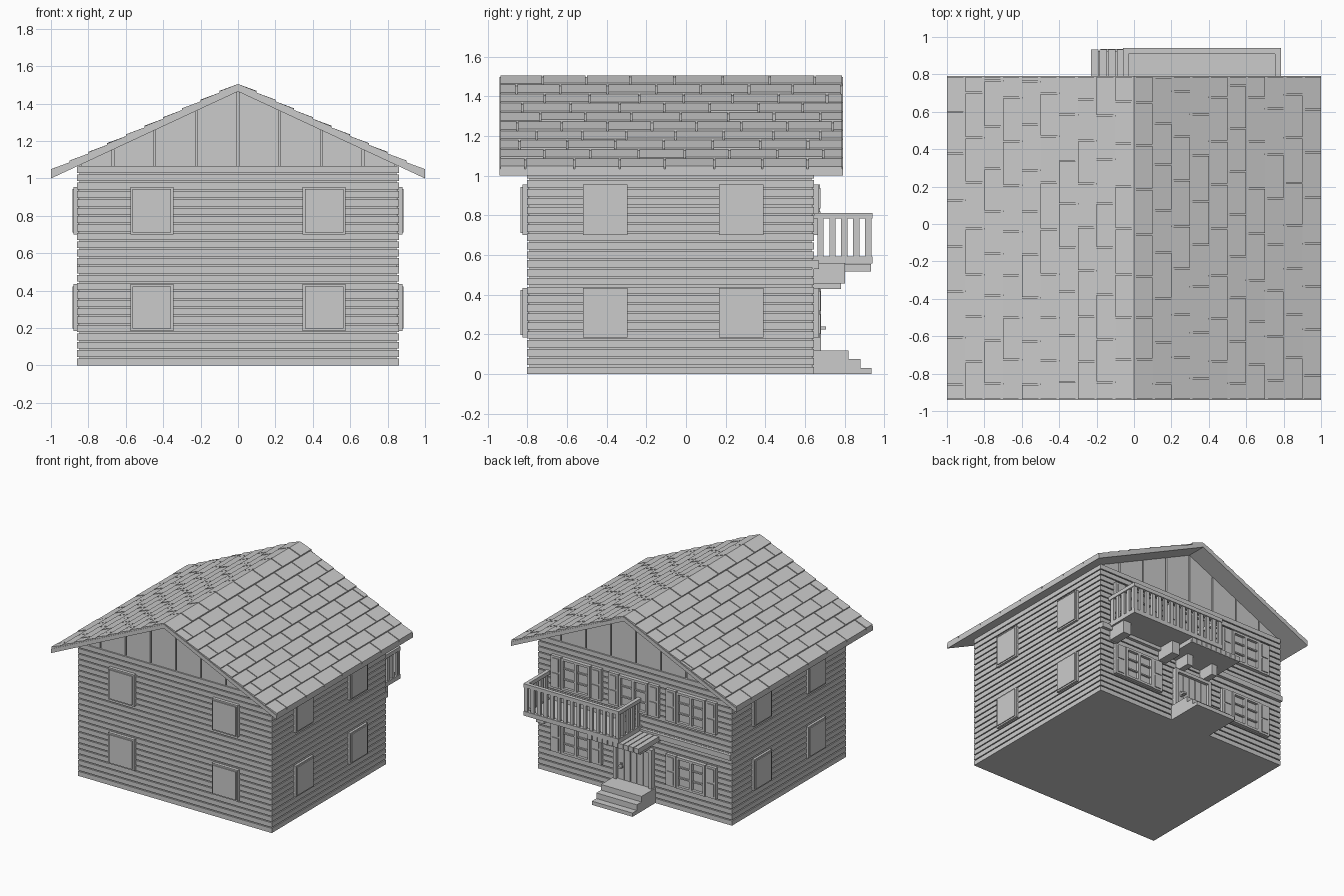
import bpy, bmesh, math, random
from mathutils import Vector

if "Cube" in bpy.data.objects:
    bpy.data.objects.remove(bpy.data.objects["Cube"])
random.seed(4)

grey = bpy.data.materials.new("plain grey")
grey.use_nodes = True
COL = (0.6, 0.6, 0.6, 1)
grey.diffuse_color = COL
grey.node_tree.nodes["Principled BSDF"].inputs["Base Color"].default_value = COL

W, Y0, Y1 = 0.86, -0.80, 0.645      # wall half width, front and back wall planes
RY0, RY1 = -0.94, 0.79              # roof ends
APEX, SLOPE = 1.465, 0.465          # underside of the roof
SIDING_TOP = 1.075


def under(x):
    return APEX - SLOPE * abs(x)


def finish(name, bm):
    bmesh.ops.recalc_face_normals(bm, faces=bm.faces)
    mesh = bpy.data.meshes.new(name)
    bm.to_mesh(mesh)
    bm.free()
    mesh.materials.append(grey)
    obj = bpy.data.objects.new(name, mesh)
    bpy.context.collection.objects.link(obj)
    return obj


def prism(bm, outline, axis, a, b):
    """Extrude a 2D outline between a and b along axis x or y."""
    def place(u, v, w):
        return (w, u, v) if axis == "x" else (u, w, v)
    near = [bm.verts.new(place(u, v, a)) for u, v in outline]
    far = [bm.verts.new(place(u, v, b)) for u, v in outline]
    bm.faces.new(near)
    bm.faces.new(far[::-1])
    n = len(outline)
    for i in range(n):
        j = (i + 1) % n
        bm.faces.new((near[j], near[i], far[i], far[j]))


def box(bm, x0, x1, y0, y1, z0, z1):
    prism(bm, [(x0, z0), (x1, z0), (x1, z1), (x0, z1)], "y", y0, y1)


def boxes(name, parts):
    bm = bmesh.new()
    for p in parts:
        box(bm, *p)
    return finish(name, bm)


# House core behind the boards
bm = bmesh.new()
c = W - 0.012
prism(bm, [(-c, 0), (c, 0), (c, under(c)), (0, APEX), (-c, under(c))], "y", Y0 + 0.03, Y1 - 0.03)
finish("house_core", bm)

# Horizontal siding boards with grooves between them
COURSES = 24
h = SIDING_TOP / COURSES
bm = bmesh.new()
box(bm, -c, c, Y0 + 0.012, Y1 - 0.012, 0, SIDING_TOP - 0.01)
for i in range(COURSES):
    box(bm, -W, W, Y0, Y1, i * h, (i + 1) * h - 0.008)
finish("wall_siding", bm)

# Vertical gable boards, front and back
bm = bmesh.new()
PITCH, GAP = 0.2225, 0.005
limit = (APEX - SIDING_TOP) / SLOPE
for ya, yb in ((Y0 + 0.012, Y0 + 0.04), (Y1 - 0.04, Y1 - 0.012)):
    for k in range(4):
        a, b = k * PITCH + GAP, min((k + 1) * PITCH - GAP, limit)
        for s in (-1, 1):
            pts = [(s * a, SIDING_TOP - 0.01), (s * b, SIDING_TOP - 0.01),
                   (s * b, under(b) + 0.002), (s * a, under(a) + 0.002)]
            prism(bm, pts, "y", ya, yb)
finish("gable_boards", bm)

# Roof deck
bm = bmesh.new()
T = 0.033
prism(bm, [(-1, under(1)), (0, APEX), (1, under(1)), (1, under(1) + T), (0, APEX + T), (-1, under(1) + T)],
      "y", RY0, RY1)
finish("roof_deck", bm)

# Shingles: overlapping courses with staggered joints
bm = bmesh.new()
COLS, TILE = 10, 0.235
for s in (-1, 1):
    for col in range(COLS):
        xa, xb = col / COLS, (col + 1) / COLS
        y = RY0 - (TILE / 2 if col % 2 else 0) - random.uniform(0, 0.04)
        while y < RY1:
            step = TILE + random.uniform(-0.015, 0.015)
            a, b = max(y, RY0) + 0.004, min(y + step, RY1) - 0.004
            if b - a > 0.01:
                lift = 0.015 + random.uniform(-0.002, 0.002)
                base = [under(x) + T - 0.004 for x in (xa, xb)]
                prism(bm, [(s * xa, base[0]), (s * xb, base[1]), (s * xb, base[1] + lift + 0.004),
                           (s * xa, base[0] + 0.011)], "y", a, b)
            y += step
finish("roof_shingles", bm)

# Closed shutters on the front and the two sides
LEVELS = ((0.185, 0.435), (0.70, 0.955))
front, left, right = [], [], []
for z0, z1 in LEVELS:
    for d, m in ((0.025, 0.0), (0.034, 0.012)):
        for xc in (-0.46, 0.46):
            front.append((xc - 0.115 + m, xc + 0.115 - m, Y0 - d, Y0 + 0.01, z0 + m, z1 - m))
        for yc in (-0.408, 0.278):
            y0, y1 = yc - 0.112 + m, yc + 0.112 - m
            e = d * 0.75
            left.append((W - 0.01, W + e, y0, y1, z0 + m, z1 - m))
            right.append((-W - e, -W + 0.01, y0, y1, z0 + m, z1 - m))
boxes("front_window_panels", front)
boxes("left_window_panels", left)
boxes("right_window_panels", right)


# Back windows: frame, glazing bars and open shutters
def back_window(name, xc, z0, z1):
    hw, f, yb = 0.128, 0.018, Y1 - 0.01
    parts = [(xc - hw, xc + hw, yb, Y1 + 0.008, z0, z1)]
    for s in (-1, 1):
        e = sorted((xc + s * hw, xc + s * (hw - f)))
        parts.append((*e, yb, Y1 + 0.03, z0, z1))
        e = sorted((xc + s * (hw + 0.006), xc + s * 0.223))
        parts.append((*e, yb, Y1 + 0.025, z0, z1))
        m = [sorted((xc + s * (hw + 0.022), xc + s * 0.207))]
        mid = (z0 + z1) / 2
        for za, zb in ((z0 + 0.016, mid - 0.008), (mid + 0.008, z1 - 0.016)):
            parts.append((*m[0], yb, Y1 + 0.032, za, zb))
    parts += [(xc - hw, xc + hw, yb, Y1 + 0.03, z0, z0 + f),
              (xc - hw, xc + hw, yb, Y1 + 0.03, z1 - f, z1),
              (xc - 0.012, xc + 0.012, yb, Y1 + 0.03, z0, z1)]
    for k in (1, 2):
        z = z0 + (z1 - z0) * k / 3
        parts.append((xc - hw, xc + hw, yb, Y1 + 0.022, z - 0.005, z + 0.005))
    boxes(name, parts)


for label, (z0, z1) in zip(("lower", "upper"), LEVELS):
    for side, xc in (("left", 0.51), ("right", -0.51)):
        back_window(f"{label}_{side}_window", xc, z0, z1)
back_window("upper_middle_window", 0, *LEVELS[1])

# Floor band across the back
boxes("floor_band", [(-W, W, Y1 - 0.01, Y1 + 0.025, 0.53, 0.572)])

# Door with frame, planks and handle
D0, DT = 0.12, 0.43
door = [(-0.15, 0.15, Y1 - 0.01, Y1 + 0.01, D0, DT),
        (-0.17, 0.17, Y1 - 0.01, Y1 + 0.035, DT - 0.025, DT + 0.002)]
for s in (-1, 1):
    door.append((*sorted((s * 0.17, s * 0.145)), Y1 - 0.01, Y1 + 0.035, 0, DT))
for k in range(5):
    a = -0.14 + k * 0.056
    door.append((a + 0.003, a + 0.053, Y1, Y1 + 0.018, D0, DT - 0.03))
boxes("door", door)
boxes("door_handle", [(0.10, 0.115, Y1, Y1 + 0.03, 0.215, 0.255),
                      (0.085, 0.115, Y1 + 0.03, Y1 + 0.06, 0.225, 0.24)])

# Entrance steps
bm = bmesh.new()
prism(bm, [(Y1 - 0.01, 0), (0.935, 0), (0.935, 0.03), (0.88, 0.03), (0.88, 0.075),
           (0.82, 0.075), (0.82, 0.12), (Y1 - 0.01, 0.12)], "x", -0.18, 0.18)
finish("entrance_steps", bm)

# Slatted canopy over the door, with brackets
slats = [(-0.23, 0.23, Y1 - 0.01, 0.925, 0.516, 0.54)]
N = 10
for k in range(N):
    a = -0.23 + k * 0.46 / N
    slats.append((a, a + 0.46 / N - 0.006, Y1 - 0.01, 0.933, 0.516, 0.556))
boxes("door_canopy", slats)
boxes("canopy_brackets", [(x - 0.025, x + 0.025, Y1 - 0.01, 0.78, 0.428, 0.517) for x in (-0.115, 0.115)])

# Balcony floor, brackets and railing
BX0, BX1, BY = -0.06, 0.785, 0.94
boxes("balcony_floor", [(BX0, BX1, Y1 - 0.01, BY, 0.557, 0.585)])
boxes("balcony_brackets", [(x - 0.035, x + 0.035, Y1 - 0.01, 0.80, 0.456, 0.558) for x in (0.27, 0.735)])

rail = []
for z0, z1, w in ((0.783, 0.813, 0.03), (0.575, 0.592, 0.03)):
    rail += [(BX0, BX1, BY - w, BY, z0, z1), (BX0, BX0 + w, Y1, BY, z0, z1), (BX1 - w, BX1, Y1, BY, z0, z1)]
posts = 14
for k in range(posts + 1):
    x = BX0 + 0.018 + k * (BX1 - BX0 - 0.036) / posts
    rail.append((x - 0.015, x + 0.015, BY - 0.024, BY - 0.006, 0.58, 0.79))
for k in range(5):
    y = BY - 0.022 - k * 0.06
    for x in (BX0 + 0.015, BX1 - 0.015):
        rail.append((x - 0.009, x + 0.009, y - 0.016, y + 0.016, 0.58, 0.79))
boxes("balcony_railing", rail)
